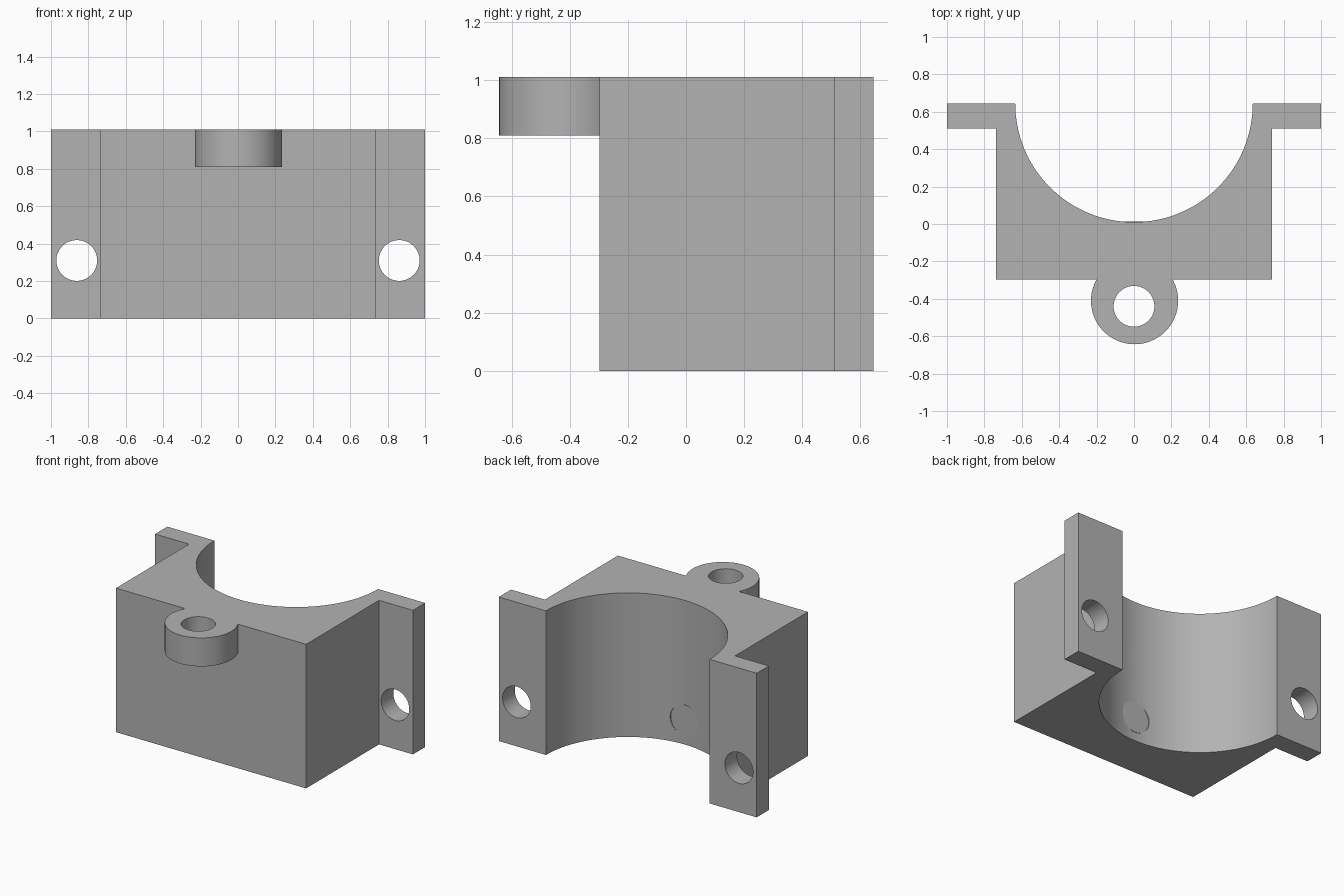
import bpy, bmesh, math
from mathutils import Matrix

cube = bpy.data.objects.get("Cube")
if cube:
    bpy.data.objects.remove(cube, do_unlink=True)

HEIGHT = 1.01
BACK, FRONT = 0.645, -0.298
HALF = 0.737          # half width of the block
FLANGE_Y = 0.51
BORE = 0.635          # radius of the half-round recess
FLOOR = BACK - BORE + 0.003

grey = bpy.data.materials.new("plain grey")
grey.use_nodes = True
colour = (0.45, 0.45, 0.45, 1)
grey.diffuse_color = colour
grey.node_tree.nodes["Principled BSDF"].inputs["Base Color"].default_value = colour


def add_object(name, bm):
    mesh = bpy.data.meshes.new(name)
    bmesh.ops.recalc_face_normals(bm, faces=bm.faces)
    bm.to_mesh(mesh)
    bm.free()
    obj = bpy.data.objects.new(name, mesh)
    bpy.context.collection.objects.link(obj)
    mesh.materials.append(grey)
    return obj


def prism(name, outline):
    """Extrude a plan outline to the full height."""
    bm = bmesh.new()
    face = bm.faces.new([bm.verts.new((x, y, 0)) for x, y in outline])
    side = bmesh.ops.extrude_face_region(bm, geom=[face])["geom"]
    bmesh.ops.translate(bm, vec=(0, 0, HEIGHT),
                        verts=[v for v in side if isinstance(v, bmesh.types.BMVert)])
    return add_object(name, bm)


def cylinder(name, centre, radius, depth, along_y=False, sides=64):
    bm = bmesh.new()
    turn = Matrix.Rotation(math.pi / 2, 4, 'X') if along_y else Matrix()
    bmesh.ops.create_cone(bm, cap_ends=True, segments=sides, radius1=radius,
                          radius2=radius, depth=depth,
                          matrix=Matrix.Translation(centre) @ turn)
    return add_object(name, bm)


def combine(target, tool, operation):
    tool.hide_render = True
    mod = target.modifiers.new(tool.name, 'BOOLEAN')
    mod.operation, mod.object, mod.solver = operation, tool, 'EXACT'
    bpy.ops.object.select_all(action='DESELECT')
    bpy.context.view_layer.objects.active = target
    target.select_set(True)
    bpy.ops.object.modifier_apply(modifier=mod.name)
    bpy.data.objects.remove(tool, do_unlink=True)


# Block with two side flanges and a half-round recess in the back
arc = [(BORE * math.cos(a), BACK - BORE * math.sin(a))
       for a in (math.pi * i / 64 for i in range(65))]
right = [(-1, BACK), (-1, FLANGE_Y), (-HALF, FLANGE_Y), (-HALF, FRONT)]
left = [(-x, y) for x, y in reversed(right)]
bracket = prism("clamp_bracket", arc + right + left)

# Round lug at the top of the front
lug = cylinder("front_lug", (0.003, -0.41, HEIGHT - 0.1), 0.233, 0.2)
combine(bracket, lug, 'UNION')
combine(bracket, cylinder("lug_hole", (0, -0.44, HEIGHT), 0.109, 1), 'DIFFERENCE')

# Screw holes through the flanges
for x in (-0.862, 0.862):
    combine(bracket, cylinder("flange_hole", (x, 0.6, 0.31), 0.109, 0.6, True),
            'DIFFERENCE')

# Shallow flat disc low in the recess wall
disc_z = 0.17
combine(bracket, cylinder("wall_disc", (0, FLOOR - 0.05, disc_z), 0.109, 0.1, True), 'UNION')
combine(bracket, cylinder("disc_pocket", (0, FLOOR + 0.1, disc_z), 0.109, 0.2, True),
        'DIFFERENCE')

bpy.ops.object.shade_smooth_by_angle(angle=math.radians(30))
